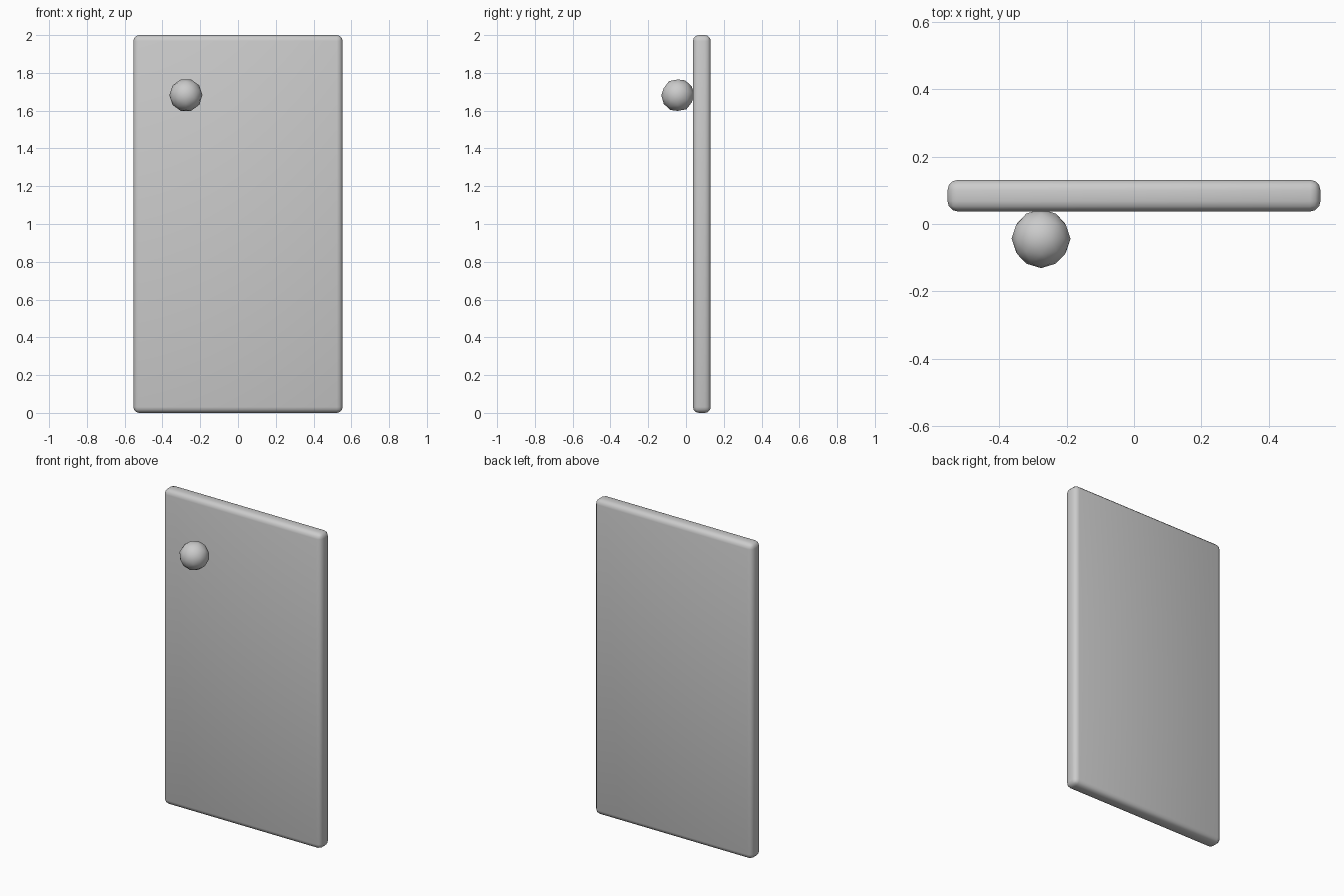
import bpy
import math

if "Cube" in bpy.data.objects:
    bpy.data.objects.remove(bpy.data.objects["Cube"])

# Upright panel with softly rounded edges
bpy.ops.mesh.primitive_cube_add(size=1, location=(0, 0.084, 1))
panel = bpy.context.object
panel.name = "door_panel"
panel.scale = (1.108, 0.094, 2.0)
bpy.ops.object.transform_apply(location=False, rotation=False, scale=True)
bevel = panel.modifiers.new("rounded_edges", 'BEVEL')
bevel.width = 0.031
bevel.segments = 3
bpy.ops.object.modifier_apply(modifier=bevel.name)
bpy.ops.object.shade_smooth_by_angle(angle=math.radians(40))

# Low-poly round knob, pole facing the front and sunk slightly into the panel
bpy.ops.mesh.primitive_ico_sphere_add(
    subdivisions=2, radius=0.0875, location=(-0.276, -0.0435, 1.682),
    rotation=(math.pi / 2, math.pi / 2, 0))
knob = bpy.context.object
knob.name = "door_knob"
bpy.ops.object.shade_smooth()
